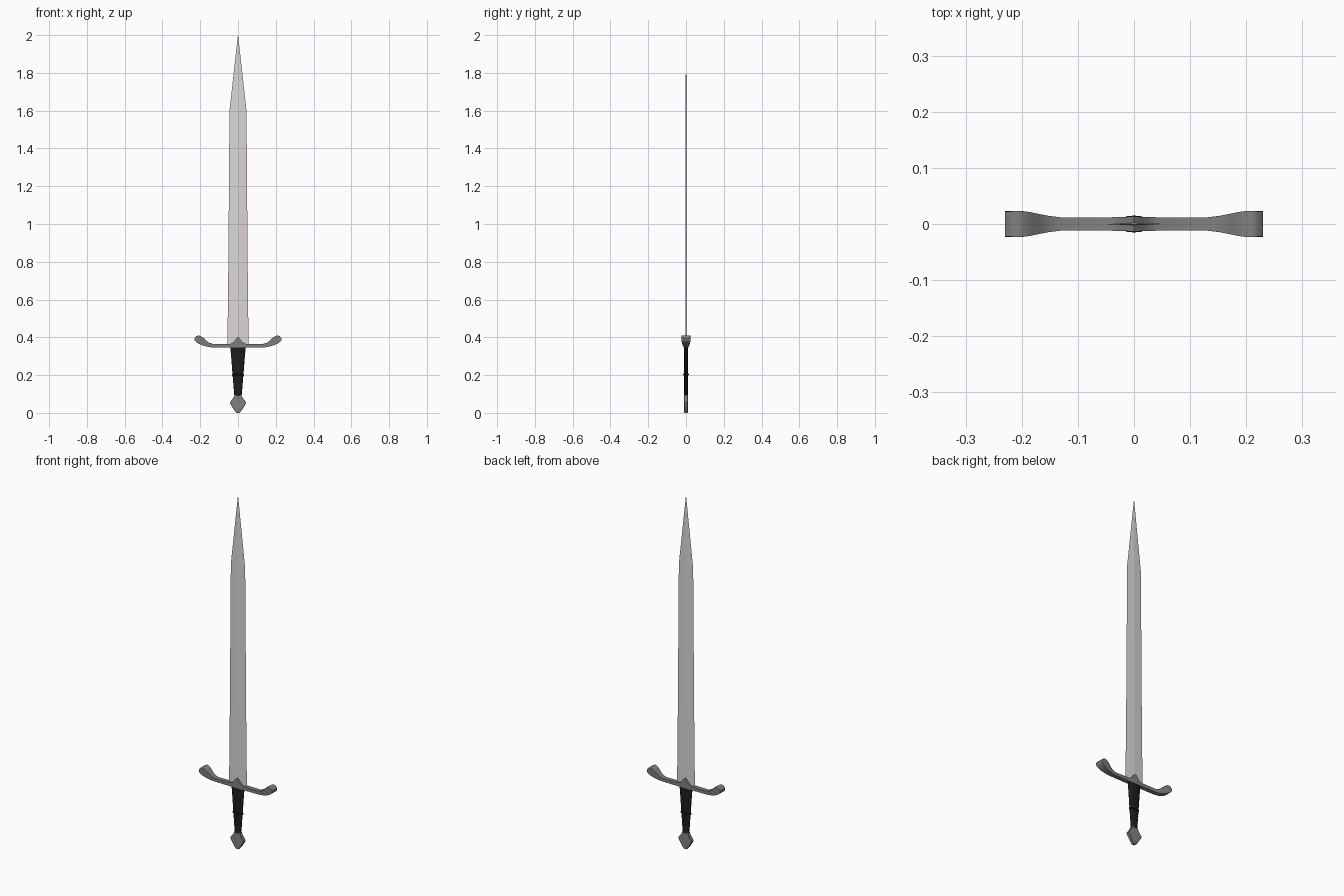
import bpy, bmesh, math

if "Cube" in bpy.data.objects:
    bpy.data.objects.remove(bpy.data.objects["Cube"])


def loft(name, rings, color=None, smooth=None):
    """Skin a list of equal-length closed rings and cap both ends."""
    bm = bmesh.new()
    vs = [[bm.verts.new(p) for p in r] for r in rings]
    n = len(vs[0])
    for a, b in zip(vs, vs[1:]):
        for i in range(n):
            j = (i + 1) % n
            bm.faces.new((a[i], a[j], b[j], b[i]))
    bm.faces.new(vs[0])
    bm.faces.new(vs[-1])
    bmesh.ops.remove_doubles(bm, verts=bm.verts, dist=1e-5)
    bmesh.ops.recalc_face_normals(bm, faces=bm.faces)
    me = bpy.data.meshes.new(name)
    bm.to_mesh(me)
    bm.free()
    ob = bpy.data.objects.new(name, me)
    bpy.context.collection.objects.link(ob)
    if color:
        mat = bpy.data.materials.new(name + "_color")
        mat.diffuse_color = (*color, 1)
        mat.use_nodes = True
        mat.node_tree.nodes["Principled BSDF"].inputs["Base Color"].default_value = mat.diffuse_color
        me.materials.append(mat)
    if smooth:
        bpy.ops.object.select_all(action='DESELECT')
        ob.select_set(True)
        bpy.context.view_layer.objects.active = ob
        bpy.ops.object.shade_smooth_by_angle(angle=math.radians(smooth))
    return ob


def ellipse(rx, ry, z, n=16):
    return [(rx * math.cos(2 * math.pi * i / n), ry * math.sin(2 * math.pi * i / n), z)
            for i in range(n)]


STEEL = (0.22, 0.22, 0.22)

# Blade: thin diamond section tapering to a point
blade = [(0.35, 0.056), (0.8, 0.051), (1.2, 0.048), (1.6, 0.045), (1.997, 0.0008)]
loft("blade", [[(w, 0, z), (0, 0.0025 * min(1, w / 0.045), z), (-w, 0, z),
                (0, -0.0025 * min(1, w / 0.045), z)] for z, w in blade],
     (0.72, 0.67, 0.68))

# Crossguard: top x, top z, bottom x, bottom z, half depth; upturned flared ends
half = [(0.010, 0.394, 0.010, 0.346, 0.013), (0.022, 0.376, 0.022, 0.346, 0.0125),
        (0.040, 0.366, 0.040, 0.346, 0.012), (0.132, 0.365, 0.142, 0.347, 0.012),
        (0.152, 0.371, 0.166, 0.351, 0.0145), (0.170, 0.384, 0.190, 0.358, 0.018),
        (0.184, 0.398, 0.210, 0.367, 0.021), (0.198, 0.407, 0.224, 0.377, 0.023),
        (0.210, 0.410, 0.230, 0.386, 0.023), (0.221, 0.406, 0.230, 0.395, 0.0225)]
mid = [(0, 0.402, 0, 0.346, 0.013)]
left = [(-a, b, -c, d, e) for a, b, c, d, e in reversed(half)]
loft("crossguard", [[(xt, -d, zt), (xt, d, zt), (xb, d, zb), (xb, -d, zb)]
                    for xt, zt, xb, zb, d in left + mid + half], STEEL, 35)

# Grip: tapered oval with a fine wrapped ripple
rings = []
steps = 48
for k in range(steps + 1):
    t = k / steps
    r = 0.0008 * (k % 2)
    rings.append(ellipse(0.019 + 0.021 * t + r, 0.0105 + r, 0.09 + 0.258 * t))
loft("grip", rings, (0.012, 0.012, 0.012), 20)

# Raised band around the grip
loft("grip_band", [ellipse(0.028 + d, 0.011 + d, z) for z, d in
                   ((0.197, 0), (0.200, 0.004), (0.206, 0.004), (0.209, 0))],
     (0.012, 0.012, 0.012), 30)

# Pommel: flat kite with softened corners and concave shoulders
side = [(0.008, 0.0), (0.018, 0.012), (0.040, 0.046), (0.043, 0.054),
        (0.038, 0.062), (0.024, 0.080), (0.017, 0.098)]
outline = side + [(-x, z) for x, z in reversed(side)]


def kite(s, y):
    return [(x * s, y, 0.054 + (z - 0.054) * s) for x, z in outline]


loft("pommel", [kite(0.95, -0.0095), kite(1, -0.008), kite(1, 0.008), kite(0.95, 0.0095)],
     STEEL, 30)
